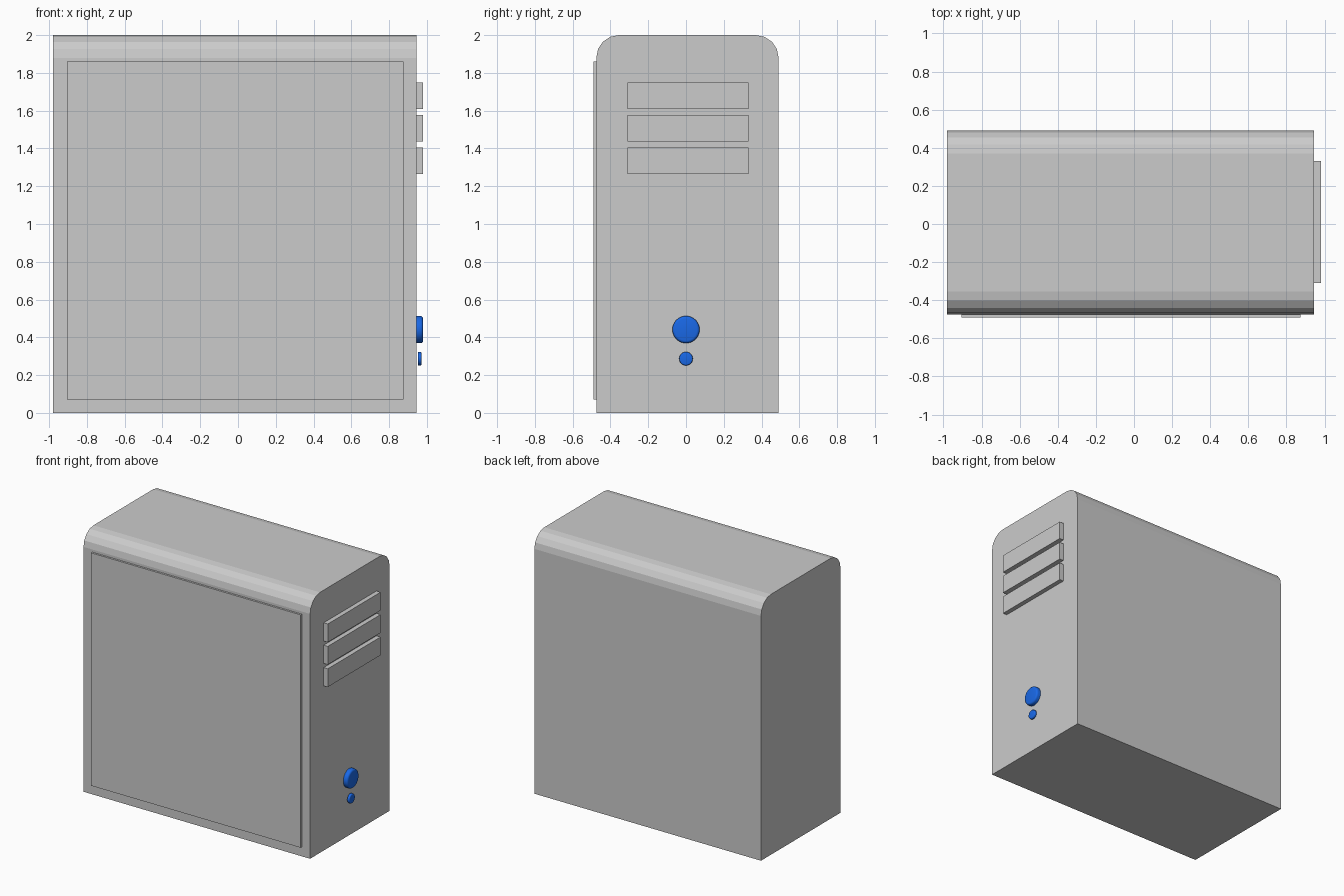
import bpy, bmesh, math
from mathutils import Matrix

if "Cube" in bpy.data.objects:
    bpy.data.objects.remove(bpy.data.objects["Cube"])


def finish(name, bm, mat=None):
    bmesh.ops.recalc_face_normals(bm, faces=bm.faces)
    me = bpy.data.meshes.new(name)
    bm.to_mesh(me)
    bm.free()
    ob = bpy.data.objects.new(name, me)
    bpy.context.collection.objects.link(ob)
    if mat:
        me.materials.append(mat)
    return ob


def box(name, lo, hi, round_top=0):
    bm = bmesh.new()
    size = [b - a for a, b in zip(lo, hi)]
    mid = [(a + b) / 2 for a, b in zip(lo, hi)]
    bmesh.ops.create_cube(bm, size=1, matrix=Matrix.Translation(mid) @ Matrix.Diagonal((*size, 1)))
    if round_top:
        edges = [e for e in bm.edges
                 if all(v.co.z > mid[2] for v in e.verts)
                 and abs(e.verts[0].co.x - e.verts[1].co.x) > 0.1]
        bmesh.ops.bevel(bm, geom=edges, offset=round_top, segments=4, profile=0.5, affect='EDGES')
    return finish(name, bm)


def button(name, x0, x1, z, radius, bevel, mat):
    bm = bmesh.new()
    place = Matrix.Translation(((x0 + x1) / 2, 0, z)) @ Matrix.Rotation(math.pi / 2, 4, 'Y')
    bmesh.ops.create_cone(bm, cap_ends=True, segments=32, radius1=radius, radius2=radius,
                          depth=x1 - x0, matrix=place)
    rim = [e for e in bm.edges if all(v.co.x > (x0 + x1) / 2 for v in e.verts)]
    bmesh.ops.bevel(bm, geom=rim, offset=bevel, segments=3, profile=0.5, affect='EDGES')
    ob = finish(name, bm, mat)
    bpy.context.view_layer.objects.active = ob
    ob.select_set(True)
    bpy.ops.object.shade_smooth_by_angle(angle=math.radians(35))
    ob.select_set(False)


# Case with rounded top edges
box("case_body", (-0.98, -0.475, 0), (0.945, 0.49, 2), round_top=0.12)

# Raised side panel
box("side_panel", (-0.905, -0.49, 0.072), (0.875, -0.47, 1.86))

# Drive bay covers
for i in range(3):
    z = 1.265 + i * 0.172
    box(f"drive_bay_{i + 1}", (0.94, -0.31, z), (0.98, 0.33, z + 0.14))

# Blue power and reset buttons
blue = bpy.data.materials.new("blue_plastic")
blue.diffuse_color = (0.01, 0.14, 0.8, 1)
blue.use_nodes = True
blue.node_tree.nodes["Principled BSDF"].inputs["Base Color"].default_value = blue.diffuse_color
button("power_button", 0.944, 0.98, 0.441, 0.072, 0.014, blue)
button("reset_button", 0.953, 0.971, 0.287, 0.036, 0.007, blue)
